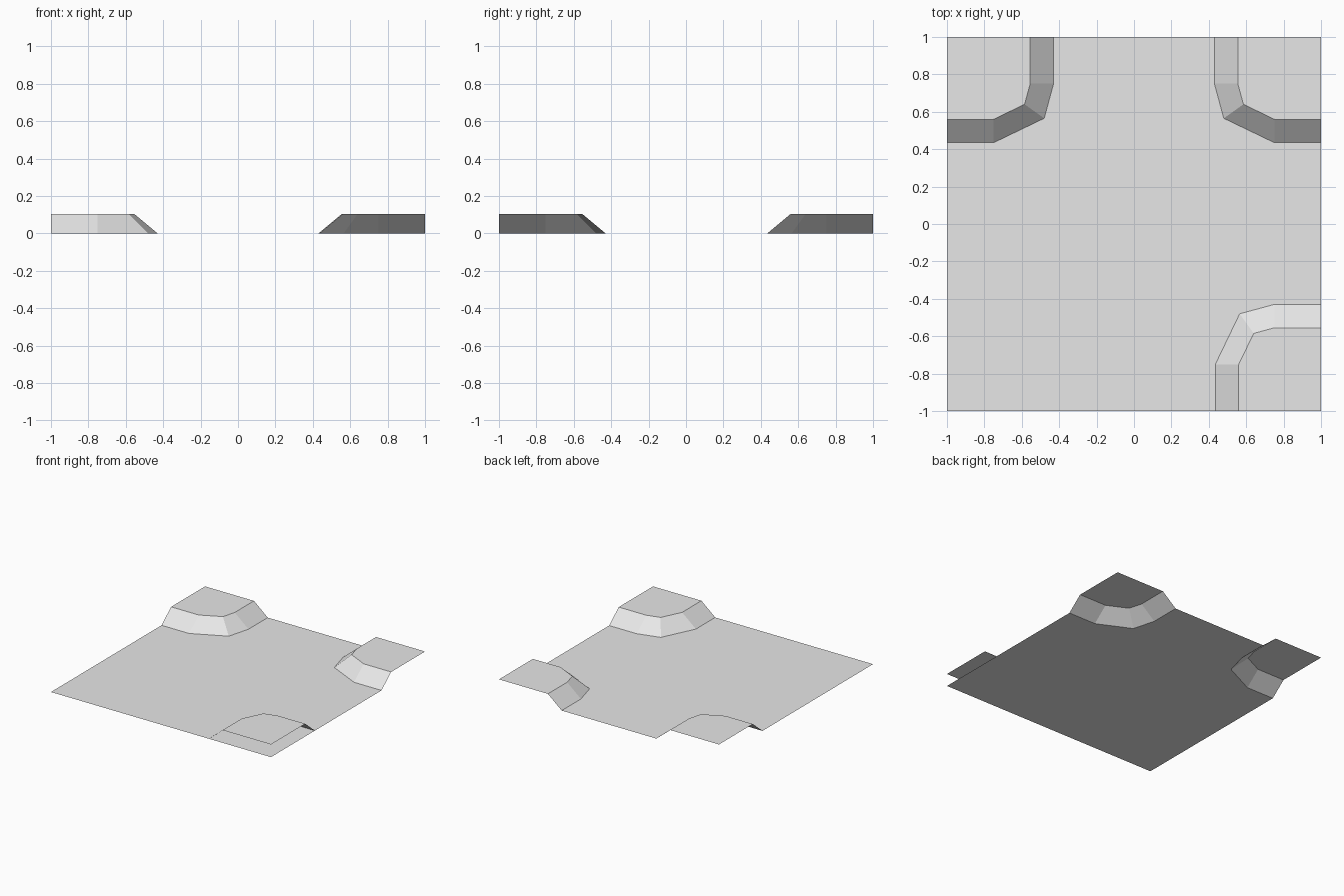
import bpy
import bmesh
from mathutils import Matrix, Vector

cube = bpy.data.objects.get("Cube")
if cube:
    bpy.data.objects.remove(cube, do_unlink=True)

HEIGHT = 0.104

# One flat colour for everything
grey = bpy.data.materials.new("light_grey")
grey.use_nodes = True
grey.diffuse_color = (0.8, 0.8, 0.8, 1)
grey.node_tree.nodes["Principled BSDF"].inputs["Base Color"].default_value = (0.8, 0.8, 0.8, 1)

# Foot and rim of the bank around the back left corner
foot = [(1, 0.435), (0.75, 0.435), (0.48, 0.565), (0.43, 0.75), (0.43, 1)]
rim = [(1, 0.56), (0.75, 0.56), (0.585, 0.64), (0.555, 0.75), (0.555, 1)]

mirror = Matrix.Scale(-1, 3, (1, 0, 0))
turn = Matrix.Rotation(-1.5707963, 3, "Z")


def lift(points, z, matrix=Matrix.Identity(3)):
    return [matrix @ Vector((x, y, z)) for x, y in points]


def make_sheet(name, polygons):
    """Join open polygons into one flat-shaded sheet that faces up."""
    bm = bmesh.new()
    for polygon in polygons:
        bm.faces.new([bm.verts.new(p) for p in polygon])
    bmesh.ops.remove_doubles(bm, verts=bm.verts, dist=0.0005)
    for face in bm.faces:
        face.normal_update()
        if face.normal.z < 0:
            face.normal_flip()
    mesh = bpy.data.meshes.new(name)
    bm.to_mesh(mesh)
    bm.free()
    mesh.materials.append(grey)
    obj = bpy.data.objects.new(name, mesh)
    bpy.context.collection.objects.link(obj)


def raised_corner(name, matrix):
    """Sloping bank strip with a flat terrace on top, open at the sides."""
    low, high = lift(foot, 0, matrix), lift(rim, HEIGHT, matrix)
    bank = [(low[i], low[i + 1], high[i + 1], high[i]) for i in range(len(low) - 1)]
    terrace = high + [matrix @ Vector((1, 1, HEIGHT))]
    make_sheet(name, bank + [terrace])


# Ground: full front edge, both back corners cut away along the banks
ground = (lift([(-1, -1), (1, -1)], 0) + lift(foot, 0)
          + lift(reversed(foot), 0, mirror))
make_sheet("ground", [ground])

raised_corner("back_left_terrace", Matrix.Identity(3))
raised_corner("back_right_terrace", mirror)
raised_corner("front_left_terrace", turn)
